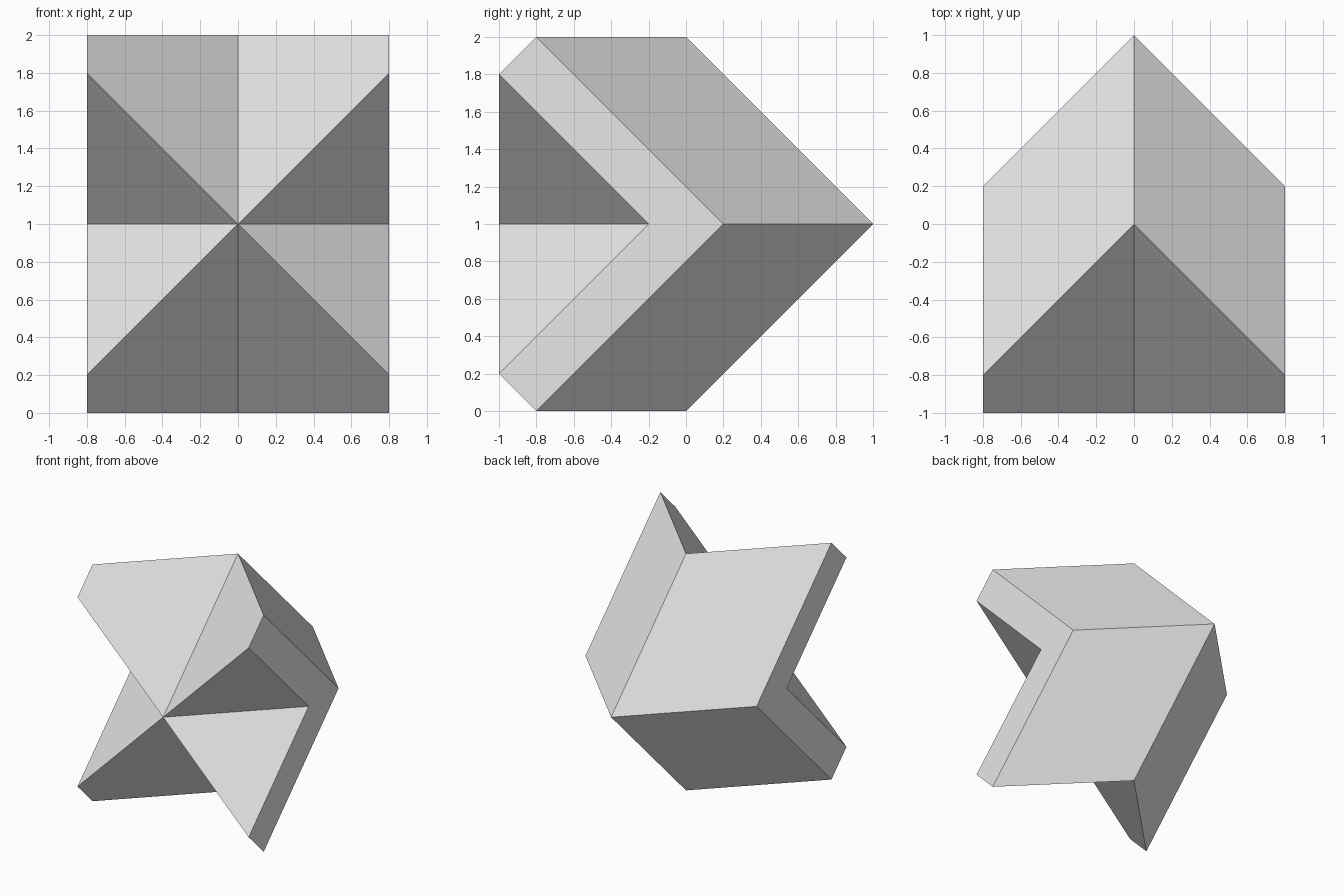
import bpy
import bmesh

cube = bpy.data.objects.get("Cube")
if cube:
    bpy.data.objects.remove(cube, do_unlink=True)

# Single plain grey
grey = bpy.data.materials.new("light_grey")
grey.use_nodes = True
colour = (0.8, 0.8, 0.8, 1.0)
grey.diffuse_color = colour
grey.node_tree.nodes["Principled BSDF"].inputs["Base Color"].default_value = colour

# One quarter of the faceted block, measured from its centre height
HALF_WIDTH = 0.8
HALF_HEIGHT = 1.0


def back(x, z):
    """Pyramid-shaped rear surface."""
    return (x, 1 - x - z, z)


def front(x, z):
    """Folded front surface, with creases along the diagonals."""
    return (x, abs(x - z) - 1, z)


bm = bmesh.new()
peak = bm.verts.new(back(0, 0))
side_back = bm.verts.new(back(HALF_WIDTH, 0))
corner = bm.verts.new(back(HALF_WIDTH, HALF_HEIGHT))
top_mid = bm.verts.new(back(0, HALF_HEIGHT))
centre = bm.verts.new(front(0, 0))
side_front = bm.verts.new(front(HALF_WIDTH, 0))
tip = bm.verts.new(front(HALF_WIDTH, HALF_WIDTH))

bm.faces.new((peak, top_mid, corner, side_back))       # rear rhomboid
bm.faces.new((centre, tip, corner, top_mid))           # upper front facet
bm.faces.new((centre, side_front, tip))                # side notch facet
bm.faces.new((side_back, corner, tip, side_front))     # flat side wall

mesh = bpy.data.meshes.new("folded_block")
bm.to_mesh(mesh)
bm.free()
mesh.materials.append(grey)

block = bpy.data.objects.new("folded_block", mesh)
block.location.z = HALF_HEIGHT
bpy.context.collection.objects.link(block)

# Mirror the quarter left-right and top-bottom
mirror = block.modifiers.new("quarters", "MIRROR")
mirror.use_axis = (True, False, True)
mirror.use_clip = True
